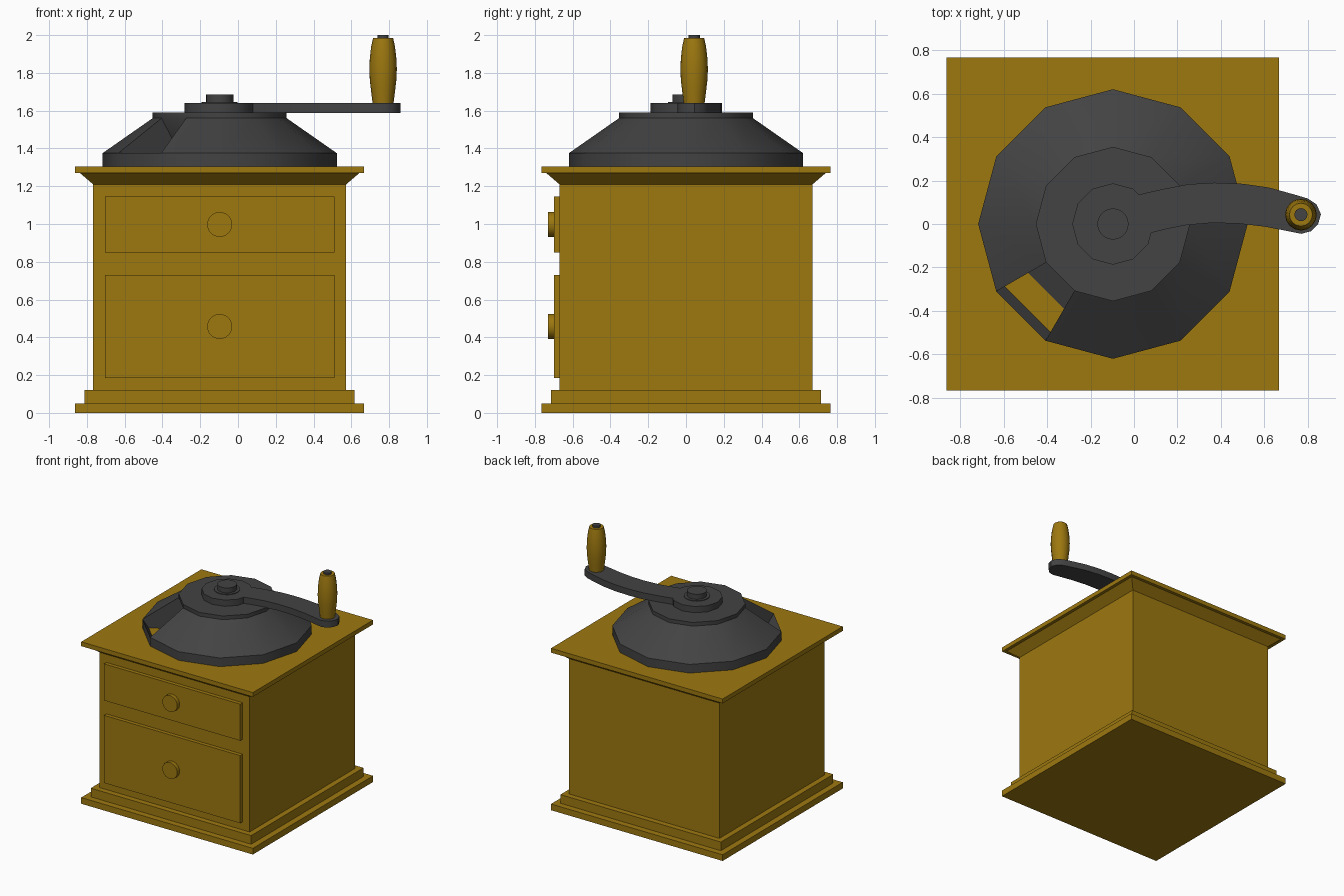
import bpy, bmesh, math

if "Cube" in bpy.data.objects:
    bpy.data.objects.remove(bpy.data.objects["Cube"])

CX = -0.097  # centre of the box and dome


def material(name, rgb):
    m = bpy.data.materials.new(name)
    m.diffuse_color = (*rgb, 1)
    m.use_nodes = True
    m.node_tree.nodes["Principled BSDF"].inputs["Base Color"].default_value = m.diffuse_color
    return m


WOOD = material("wood", (0.337, 0.188, 0.005))
METAL = material("dark_metal", (0.056, 0.056, 0.056))


def finish(bm, name, mat, smooth=None):
    bmesh.ops.remove_doubles(bm, verts=bm.verts, dist=1e-5)
    bmesh.ops.recalc_face_normals(bm, faces=bm.faces)
    me = bpy.data.meshes.new(name)
    bm.to_mesh(me)
    bm.free()
    me.materials.append(mat)
    ob = bpy.data.objects.new(name, me)
    bpy.context.collection.objects.link(ob)
    if smooth:
        bpy.ops.object.select_all(action='DESELECT')
        ob.select_set(True)
        bpy.context.view_layer.objects.active = ob
        bpy.ops.object.shade_smooth_by_angle(angle=math.radians(smooth))
    return ob


def box(name, x0, x1, y0, y1, z0, z1, grow=0):
    """Box whose top is wider than its bottom by grow on every side."""
    bm = bmesh.new()
    for v in bmesh.ops.create_cube(bm, size=1)["verts"]:
        g = grow if v.co.z > 0 else 0
        v.co = ((x1 + g) if v.co.x > 0 else (x0 - g),
                (y1 + g) if v.co.y > 0 else (y0 - g),
                z1 if v.co.z > 0 else z0)
    return finish(bm, name, WOOD)


def slab(name, half, z0, z1, grow=0):
    return box(name, CX - half, CX + half, -half, half, z0, z1, grow)


def lathe(name, mat, profile, cx, cy, n=16, smooth=40):
    bm = bmesh.new()
    rings = [[bm.verts.new((cx + r * math.cos(2 * math.pi * i / n),
                            cy + r * math.sin(2 * math.pi * i / n), z))
              for i in range(n)] for r, z in profile]
    for a, b in zip(rings, rings[1:]):
        for i in range(n):
            j = (i + 1) % n
            bm.faces.new((a[i], a[j], b[j], b[i]))
    bm.faces.new(rings[0])
    bm.faces.new(rings[-1])
    return finish(bm, name, mat, smooth)


# Wooden case
slab("base_plinth", 0.765, 0, 0.05)
slab("base_step", 0.715, 0.05, 0.12)
slab("case_body", 0.67, 0.12, 1.21)
slab("cornice", 0.67, 1.21, 1.27, 0.07)
slab("top_board", 0.765, 1.27, 1.305)

# Drawer fronts with round knobs
for name, z0, z1 in (("lower", 0.185, 0.73), ("upper", 0.85, 1.145)):
    box(name + "_drawer", CX - 0.607, CX + 0.607, -0.7, -0.66, z0, z1)
    knob = lathe(name + "_knob", WOOD, [(0.066, 0), (0.066, 0.035)], 0, 0, 24)
    knob.rotation_euler.x = math.pi / 2
    knob.location = (CX, -0.695, (z0 + z1) / 2)

# Twelve-sided dome, one sector opened as a filling pocket
bm = bmesh.new()
N, OPEN = 12, 7


def point(i, r, z):
    a = 2 * math.pi * i / N
    return bm.verts.new((CX + r * math.cos(a), r * math.sin(a), z))


def strip(i, profile):
    for (r0, z0), (r1, z1) in zip(profile, profile[1:]):
        bm.faces.new((point(i, r0, z0), point(i + 1, r0, z0),
                      point(i + 1, r1, z1), point(i, r1, z1)))


skin = [(0.62, 1.305), (0.62, 1.375), (0.355, 1.56), (0.355, 1.59)]
rim = [(0.62, 1.375), (0.575, 1.306)]
throat = [(0.45, 1.306), (0.26, 1.40), (0.355, 1.56)]
for i in range(N):
    if i == OPEN:
        for part in (skin[:2], rim, throat, skin[2:]):
            strip(i, part)
        for k in (i, i + 1):
            bm.faces.new([point(k, r, z) for r, z in rim + throat])
    else:
        strip(i, skin)
bm.faces.new([point(i, 0.355, 1.59) for i in range(N)])
finish(bm, "grinder_dome", METAL, 32)

# Crank hub and curved arm
lathe("crank_hub", METAL, [(0.187, 1.585), (0.187, 1.64)], CX, 0, 12, 32)
outline = [(-0.05, 0.12), (0.02, 0.135), (0.13, 0.16), (0.25, 0.183), (0.37, 0.19),
           (0.5, 0.185), (0.62, 0.168), (0.74, 0.135), (0.80, 0.117), (0.84, 0.09),
           (0.86, 0.045), (0.847, 0), (0.815, -0.033), (0.77, -0.045), (0.72, -0.035),
           (0.6, -0.012), (0.48, 0.002), (0.36, 0.005), (0.24, -0.005), (0.14, -0.025),
           (0.075, -0.042), (-0.03, -0.06)]
bm = bmesh.new()
face = bm.faces.new([bm.verts.new((x, y, 1.588)) for x, y in outline])
top = bmesh.ops.extrude_face_region(bm, geom=[face])
for v in top["geom"]:
    if isinstance(v, bmesh.types.BMVert):
        v.co.z = 1.64
finish(bm, "crank_arm", METAL, 35)
lathe("hub_washer", METAL, [(0.095, 1.63), (0.095, 1.645)], CX, 0, 20)
lathe("hub_bolt", METAL, [(0.072, 1.63), (0.072, 1.685)], CX, 0, 20)

# Turned handle and its pin
lathe("crank_handle", WOOD, [(0.055, 1.635), (0.063, 1.70), (0.07, 1.76), (0.073, 1.82),
                             (0.07, 1.88), (0.063, 1.94), (0.053, 1.985)], 0.768, 0.043)
lathe("handle_pin", METAL, [(0.03, 1.97), (0.03, 2.0)], 0.768, 0.043)
